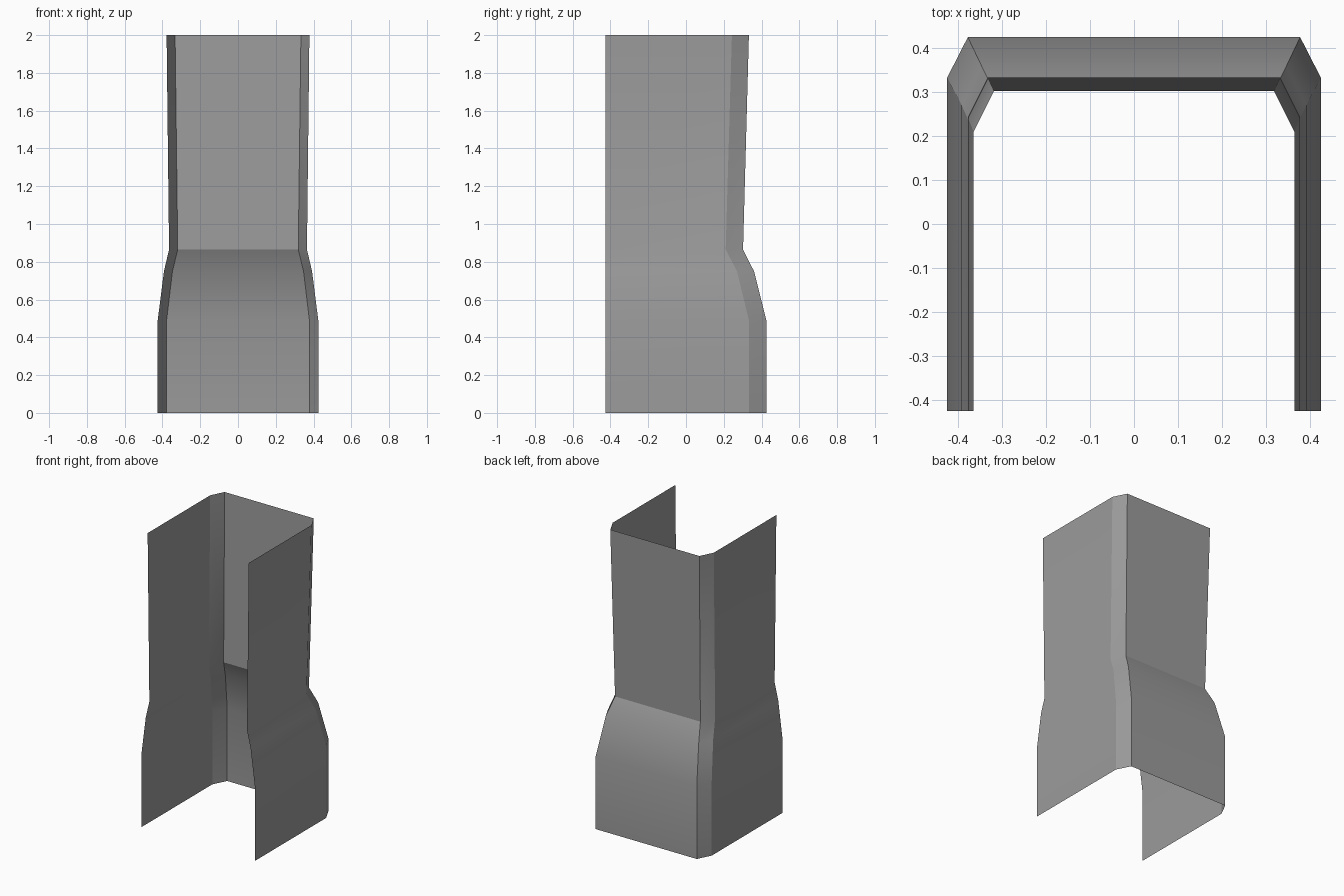
import bpy
import bmesh
import math

cube = bpy.data.objects.get("Cube")
if cube:
    bpy.data.objects.remove(cube, do_unlink=True)

# Plain grey finish
grey = bpy.data.materials.new("plain grey")
grey.use_nodes = True
colour = (0.33, 0.33, 0.33, 1)
grey.diffuse_color = colour
grey.node_tree.nodes["Principled BSDF"].inputs["Base Color"].default_value = colour

FRONT = -0.425
# Height, side half-width, back panel half-width, back y, chamfer start y
LEVELS = [
    (0.0, 0.425, 0.378, 0.425, 0.333),
    (0.49, 0.425, 0.378, 0.425, 0.333),
    (0.75, 0.392, 0.347, 0.36, 0.27),
    (0.865, 0.365, 0.319, 0.302, 0.21),
    (2.0, 0.378, 0.333, 0.333, 0.243),
]


def section(z, side, panel, back, chamfer):
    """Open U outline with chamfered back corners."""
    half = [(side, FRONT), (side, chamfer), (panel, back)]
    outline = half + [(-x, y) for x, y in reversed(half)]
    return [(x, y, z) for x, y in outline]


# Thin open-fronted sheet lofted through the outlines
bm = bmesh.new()
rings = [[bm.verts.new(p) for p in section(*level)] for level in LEVELS]
for low, high in zip(rings, rings[1:]):
    for i in range(len(low) - 1):
        bm.faces.new((low[i], low[i + 1], high[i + 1], high[i]))
bm.normal_update()

mesh = bpy.data.meshes.new("channel_cover")
bm.to_mesh(mesh)
bm.free()
mesh.materials.append(grey)
cover = bpy.data.objects.new("channel_cover", mesh)
bpy.context.collection.objects.link(cover)

# Soft bends up the height, crisp upright corners
bpy.ops.object.select_all(action="DESELECT")
cover.select_set(True)
bpy.context.view_layer.objects.active = cover
bpy.ops.object.shade_smooth_by_angle(angle=math.radians(26))
